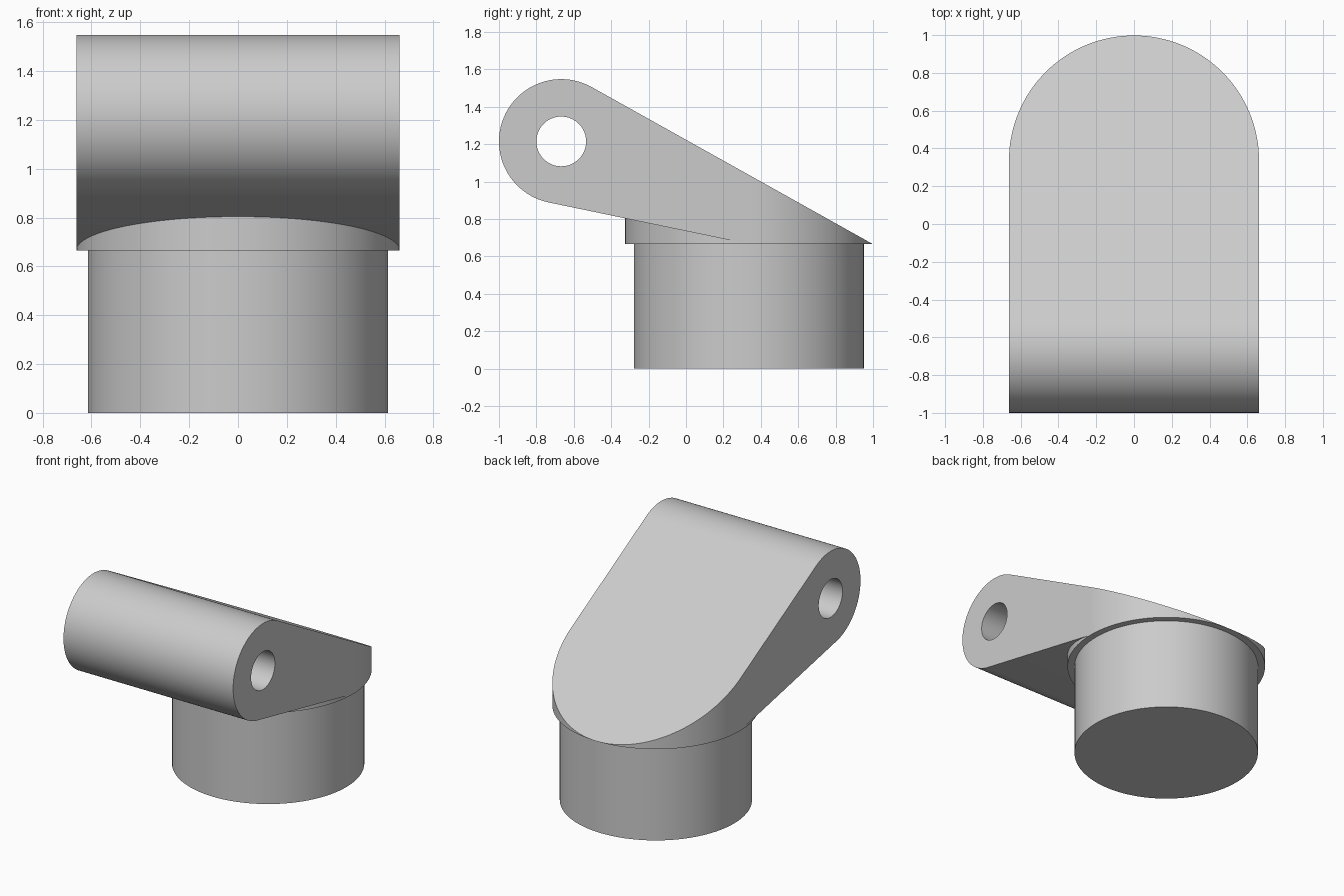
import bpy, bmesh, math
from mathutils import Vector

if "Cube" in bpy.data.objects:
    bpy.data.objects.remove(bpy.data.objects["Cube"])

gray = bpy.data.materials.new("plain gray")
gray.use_nodes = True
gray.diffuse_color = (0.6, 0.6, 0.6, 1)
gray.node_tree.nodes["Principled BSDF"].inputs["Base Color"].default_value = (0.6, 0.6, 0.6, 1)

BASE_Y, BASE_R, COLLAR_R, STEP_Z = 0.336, 0.615, 0.662, 0.666
HUB_Y, HUB_Z, HUB_R, HOLE_R = -0.667, 1.215, 0.333, 0.133
TIP = Vector((0.999, STEP_Z))
HEEL = Vector((BASE_Y, STEP_Z))
HUB = Vector((HUB_Y, HUB_Z))


def arc(cx, cy, r, start, end, steps):
    """Points on an arc, both ends included."""
    angles = [start + (end - start) * i / steps for i in range(steps + 1)]
    return [(cx + r * math.cos(a), cy + r * math.sin(a)) for a in angles]


def prism(name, points, low, high, axis):
    """Extrude a closed 2D outline along x (outline is y, z) or z (outline is x, y)."""
    bm = bmesh.new()
    verts = [bm.verts.new((low, a, b) if axis == "x" else (a, b, low)) for a, b in points]
    face = bm.faces.new(verts)
    ext = bmesh.ops.extrude_face_region(bm, geom=[face])
    offset = (high - low, 0, 0) if axis == "x" else (0, 0, high - low)
    bmesh.ops.translate(bm, vec=offset, verts=[v for v in ext["geom"] if isinstance(v, bmesh.types.BMVert)])
    bmesh.ops.recalc_face_normals(bm, faces=bm.faces)
    mesh = bpy.data.meshes.new(name)
    bm.to_mesh(mesh)
    bm.free()
    mesh.materials.append(gray)
    obj = bpy.data.objects.new(name, mesh)
    bpy.context.collection.objects.link(obj)
    return obj


def activate(obj):
    bpy.ops.object.select_all(action="DESELECT")
    obj.select_set(True)
    bpy.context.view_layer.objects.active = obj


def boolean(obj, cutter, operation):
    activate(obj)
    mod = obj.modifiers.new("cut", "BOOLEAN")
    mod.object, mod.operation, mod.solver = cutter, operation, "EXACT"
    bpy.ops.object.modifier_apply(modifier=mod.name)
    bpy.data.objects.remove(cutter)


def tangent_angle(point, side):
    """Angle on the hub where a line from the point touches it."""
    d = point - HUB
    return math.atan2(d.y, d.x) + side * math.acos(HUB_R / d.length)


# Round post
post = prism("post", arc(0, BASE_Y, BASE_R, 0, math.tau, 96)[:-1], 0, STEP_Z, "z")

# Sloping arm: round hub with tangent lines to the back tip and the heel
top_a = tangent_angle(TIP, 1)
low_a = tangent_angle(HEEL, -1) + math.tau
side_outline = arc(HUB_Y, HUB_Z, HUB_R, top_a, low_a, 64) + [tuple(HEEL), tuple(TIP)]
arm = prism("arm", side_outline, -0.8, 0.8, "x")
plan = arc(0, BASE_Y, COLLAR_R, 0, math.pi, 64) + [(-COLLAR_R, -1.2), (COLLAR_R, -1.2)]
boolean(arm, prism("plan_cutter", plan, 0.4, 1.8, "z"), "INTERSECT")

# Pin hole through the hub
hole = arc(HUB_Y, HUB_Z, HOLE_R, 0, math.tau, 64)[:-1]
boolean(arm, prism("hole_cutter", hole, -1, 1, "x"), "DIFFERENCE")

# Front half of the collar, cut off along the underside of the arm
half_disc = arc(0, BASE_Y, COLLAR_R, math.pi, math.tau, 64)
collar = prism("collar", half_disc, STEP_Z, 1.0, "z")
bm = bmesh.new()
bm.from_mesh(collar.data)
cut = bmesh.ops.bisect_plane(
    bm, geom=bm.verts[:] + bm.edges[:] + bm.faces[:], dist=1e-5, clear_outer=True,
    plane_co=(0, HEEL.x, HEEL.y + 0.001),
    plane_no=(0, -math.cos(low_a), -math.sin(low_a)))
bmesh.ops.holes_fill(bm, edges=[e for e in bm.edges if e.is_boundary])
bmesh.ops.recalc_face_normals(bm, faces=bm.faces)
bm.to_mesh(collar.data)
bm.free()

# Smooth round surfaces, crisp edges
for obj in (post, arm, collar):
    activate(obj)
    bpy.ops.object.shade_smooth_by_angle(angle=math.radians(20))
    normals = obj.modifiers.new("weighted normals", "WEIGHTED_NORMAL")
    normals.keep_sharp = True
